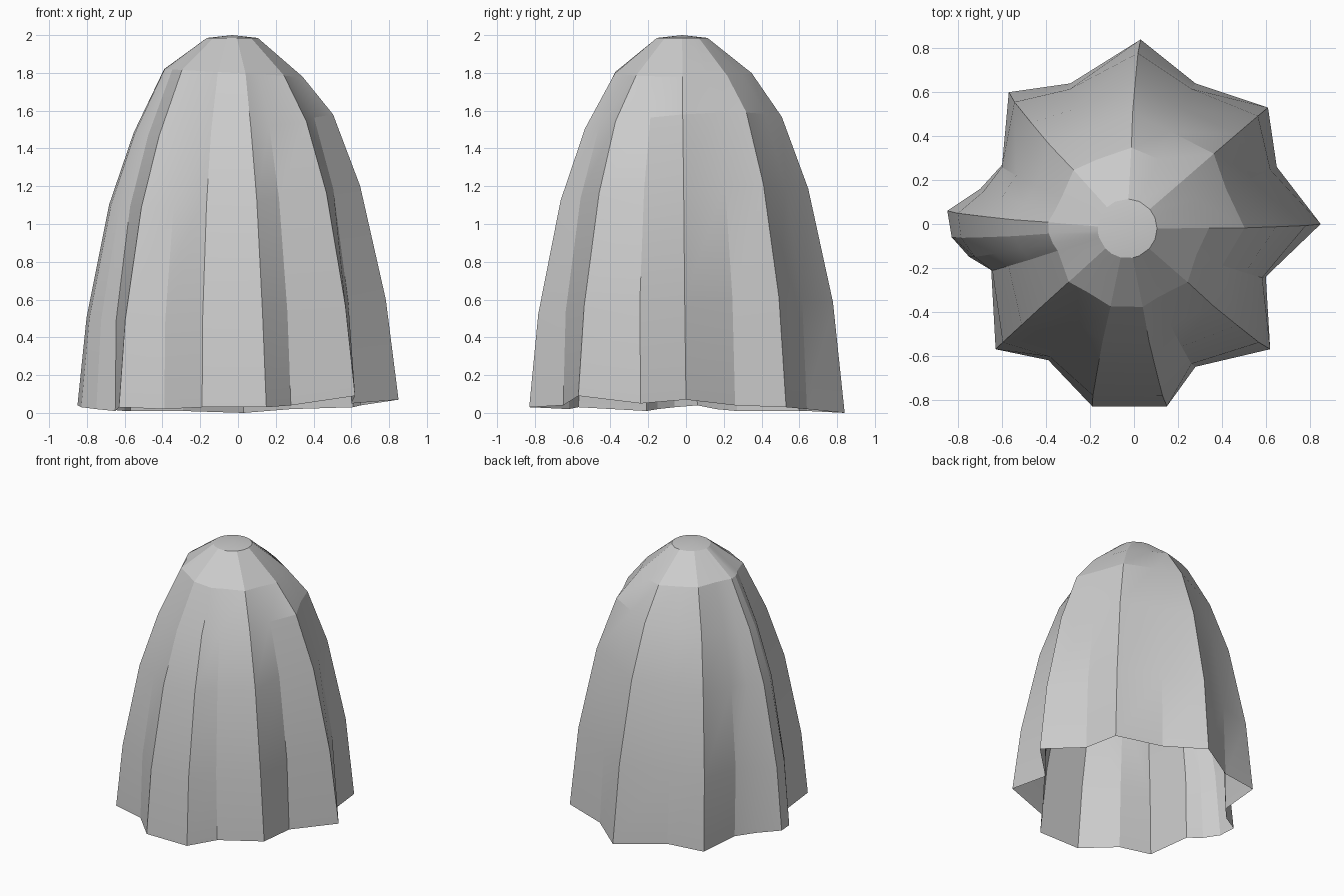
import bpy, bmesh, math

if "Cube" in bpy.data.objects:
    bpy.data.objects.remove(bpy.data.objects["Cube"])

# Hem outline of the draped cloth, counter-clockwise (x, y, z)
HEM = [
    (0.85, 0.00, 0.07), (0.65, 0.26, 0.04), (0.61, 0.53, 0.03),
    (0.28, 0.64, 0.02), (0.03, 0.84, 0.00), (-0.29, 0.64, 0.01),
    (-0.57, 0.60, 0.01), (-0.60, 0.27, 0.01), (-0.70, 0.16, 0.02),
    (-0.85, 0.06, 0.04), (-0.83, -0.06, 0.03), (-0.75, -0.15, 0.02),
    (-0.65, -0.21, 0.01), (-0.63, -0.57, 0.03), (-0.39, -0.62, 0.02),
    (-0.19, -0.83, 0.03), (0.15, -0.83, 0.03), (0.28, -0.65, 0.04),
    (0.62, -0.57, 0.09), (0.60, -0.24, 0.05),
]

# Rings above the hem: height, fold-tip radius, valley radius, centre shift
RINGS = [
    (0.55, 0.785, 0.65, -0.01),
    (1.15, 0.66, 0.57, -0.018),
    (1.53, 0.525, 0.465, -0.025),
    (1.80, 0.365, 0.335, -0.025),
    (1.985, 0.135, 0.135, -0.03),
]


def ring_point(hem, ring):
    x, y, _ = hem
    height, tip, valley, shift = ring
    r0 = math.hypot(x, y)
    r = valley + (tip - valley) * (r0 - 0.66) / 0.18
    tilt = 0.05 * (x + 0.7 * y) / r0 if height < 1.7 else -0.02 * x / r0
    if height > 1.9:
        tilt = 0
    return (x / r0 * r + shift, y / r0 * r + shift * 0.7, height + tilt)


# Draped sheet, open underneath
bm = bmesh.new()
loops = [[bm.verts.new(p) for p in HEM]]
for ring in RINGS:
    loops.append([bm.verts.new(ring_point(p, ring)) for p in HEM])
n = len(HEM)
for low, high in zip(loops, loops[1:]):
    for i in range(n):
        j = (i + 1) % n
        bm.faces.new((low[i], low[j], high[j], high[i]))

# Small flattened crown
crown = bm.verts.new((-0.03, -0.02, 2.0))
for i in range(n):
    bm.faces.new((loops[-1][i], loops[-1][(i + 1) % n], crown))

mesh = bpy.data.meshes.new("draped_cloth")
bm.to_mesh(mesh)
bm.free()
cloth = bpy.data.objects.new("draped_cloth", mesh)
bpy.context.collection.objects.link(cloth)
bpy.context.view_layer.objects.active = cloth
cloth.select_set(True)
bpy.ops.object.shade_smooth_by_angle(angle=math.radians(15))
